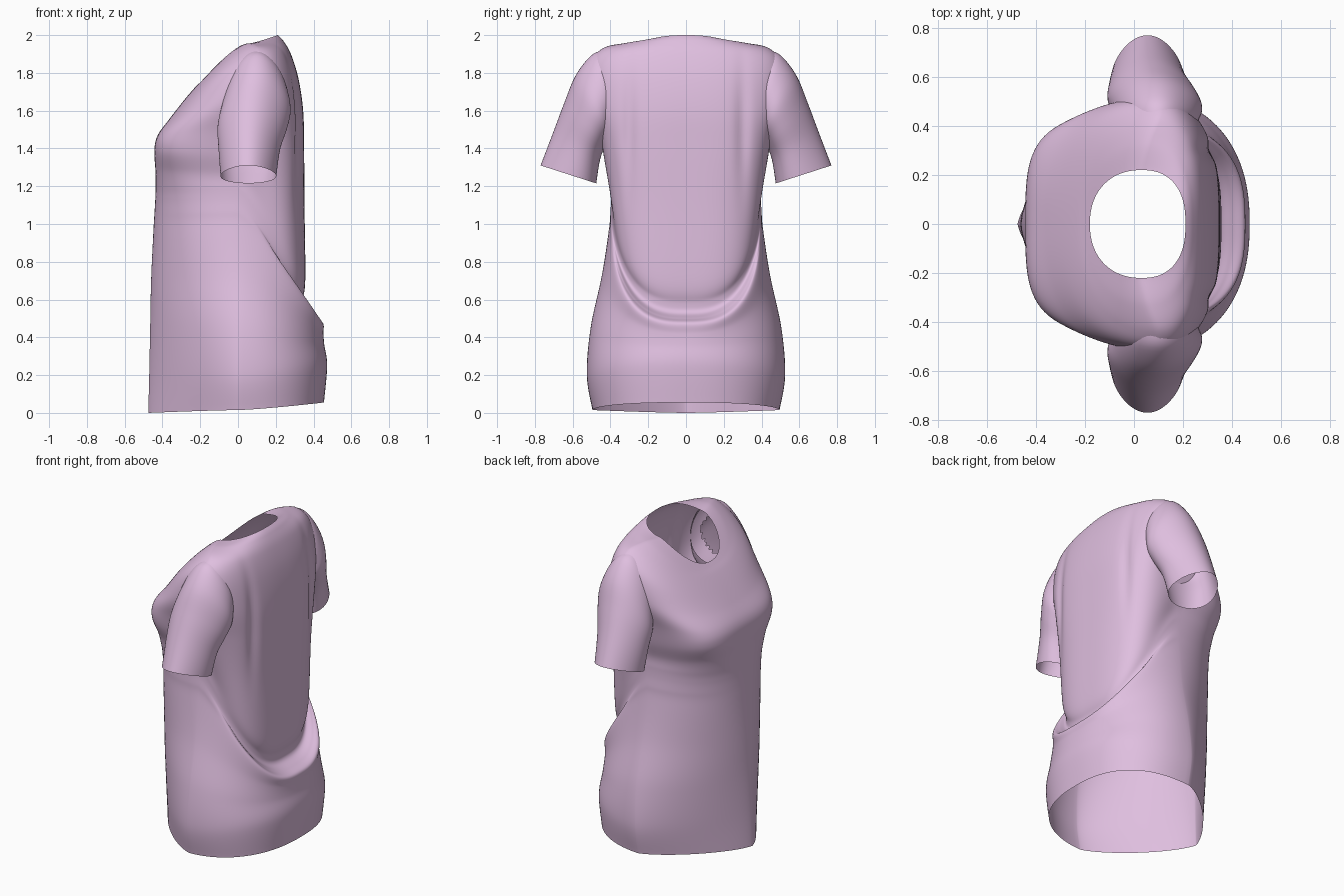
import bpy, math

cube = bpy.data.objects.get("Cube")
if cube:
    bpy.data.objects.remove(cube)

fabric = bpy.data.materials.new("lilac fabric")
fabric.use_nodes = True
lilac = (0.74, 0.52, 0.74, 1)
fabric.diffuse_color = lilac
fabric.node_tree.nodes["Principled BSDF"].inputs["Base Color"].default_value = lilac


def smooth_rows(rows, steps):
    """Catmull-Rom interpolation between section parameter rows."""
    out = []
    last = len(rows) - 1
    for i in range(last):
        quad = [rows[max(0, min(last, i + k))] for k in (-1, 0, 1, 2)]
        for s in range(steps):
            t = s / steps
            out.append([b + 0.5 * t * (c - a + t * (2*a - 5*b + 4*c - d + t * (3*(b - c) + d - a)))
                        for a, b, c, d in zip(*quad)])
    out.append(rows[-1])
    return out


def in_armhole(points):
    """True where a face sits inside the mouth of a sleeve."""
    x, y, z = (sum(axis) / len(points) for axis in zip(*points))
    return abs(y) > 0.4 and math.hypot(x - 0.09, z - 1.68) < 0.13


def loft(name, rings, flip=False, skip=None):
    """Open tube through equally sized rings of points."""
    n = len(rings[0])
    verts = [p for ring in rings for p in ring]
    faces = []
    for r in range(len(rings) - 1):
        for j in range(n):
            k = (j + 1) % n
            f = (r*n + j, r*n + k, (r + 1)*n + k, (r + 1)*n + j)
            if skip and skip([verts[i] for i in f]):
                continue
            faces.append(f[::-1] if flip else f)
    mesh = bpy.data.meshes.new(name)
    mesh.from_pydata(verts, [], faces)
    mesh.materials.append(fabric)
    obj = bpy.data.objects.new(name, mesh)
    bpy.context.collection.objects.link(obj)
    bpy.ops.object.select_all(action="DESELECT")
    obj.select_set(True)
    bpy.context.view_layer.objects.active = obj
    bpy.ops.object.shade_smooth_by_angle(angle=math.radians(50))


def bump(v, centre, width):
    return math.exp(-((v - centre) / width) ** 2)


def power(v, e):
    return math.copysign(abs(v) ** e, v)


def torso_ring(row, count=160):
    xf, zf, nf, xc, zs, hw, xb, zb, nb = row
    pts = []
    for j in range(count):
        a = math.tau * j / count
        back = math.cos(a) > 0
        end_x, end_z, n = (xb, zb, nb) if back else (xf, zf, nf)
        u, w = abs(math.cos(a)) ** (2 / n), power(math.sin(a), 2 / n)
        x = xc + (end_x - xc) * u
        y = hw * w
        z = zs + (end_z - zs) * u ** 1.3
        # soft vertical folds down the back
        if back:
            x -= 0.018 * u * bump(abs(y), 0.3, 0.035) * bump(z, 1.5, 0.3)
        pts.append((x, y, z))
    return pts


# Torso sections: front x, z, squareness; side x, z, half width; back x, z, squareness
torso_rows = [
    (-.475, 0, 1.32, 0, .015, .495, .455, .055, 2.4),
    (-.47, .2, 1.35, 0, .2, .525, .472, .25, 2.3),
    (-.465, .45, 1.5, .01, .45, .505, .457, .36, 2.2),
    (-.46, .7, 1.75, .01, .73, .445, .452, .42, 2.4),
    (-.448, .96, 2.05, 0, .98, .407, .45, .475, 2.8),
    (-.442, 1.06, 2.2, 0, 1.07, .4, .4, .5, 2.8),
    (-.438, 1.13, 2.35, 0, 1.13, .396, .345, .53, 2.8),
    (-.436, 1.19, 2.55, 0, 1.19, .396, .337, .58, 2.8),
    (-.437, 1.28, 3, .01, 1.26, .4, .356, .7, 3),
    (-.443, 1.39, 3.7, .03, 1.36, .43, .352, 1.1, 3),
    (-.425, 1.47, 3.5, .06, 1.5, .46, .35, 1.4, 3),
    (-.36, 1.56, 2.6, .08, 1.68, .51, .345, 1.6, 2.6),
    (-.29, 1.65, 2.3, .1, 1.85, .505, .32, 1.77, 2.4),
    (-.235, 1.715, 2.3, .1, 1.93, .44, .28, 1.9, 2.4),
    (-.2, 1.75, 2.3, .06, 1.955, .33, .24, 1.97, 2.3),
    (-.18, 1.77, 2.2, .03, 1.95, .22, .21, 2, 2.4),
]
loft("torso", [torso_ring(r) for r in smooth_rows(torso_rows, 8)], skip=in_armhole)

# Sleeve sections: outer y, outer z, inner y, inner z, centre x, half depth
sleeve_rows = [
    (.77, 1.31, .475, 1.215, .055, .145),
    (.705, 1.48, .455, 1.34, .06, .16),
    (.645, 1.64, .425, 1.42, .075, .18),
    (.585, 1.785, .4, 1.47, .095, .18),
    (.505, 1.89, .39, 1.5, .1, .165),
    (.44, 1.92, .385, 1.53, .1, .15),
]


def sleeve_ring(row, side, count=48):
    """Egg-shaped section, narrower along the top of the arm."""
    yo, zo, yi, zi, xc, hx = row
    pts = []
    for j in range(count):
        a = math.tau * j / count
        t = (1 + math.cos(a)) / 2
        x = xc + hx * math.sin(a) * (1 - 0.2 * math.cos(a))
        pts.append((x, side * (yi + (yo - yi) * t), zi + (zo - zi) * t))
    return pts


for name, side in (("left_sleeve", -1), ("right_sleeve", 1)):
    loft(name, [sleeve_ring(r, side) for r in smooth_rows(sleeve_rows, 5)], flip=side > 0)
